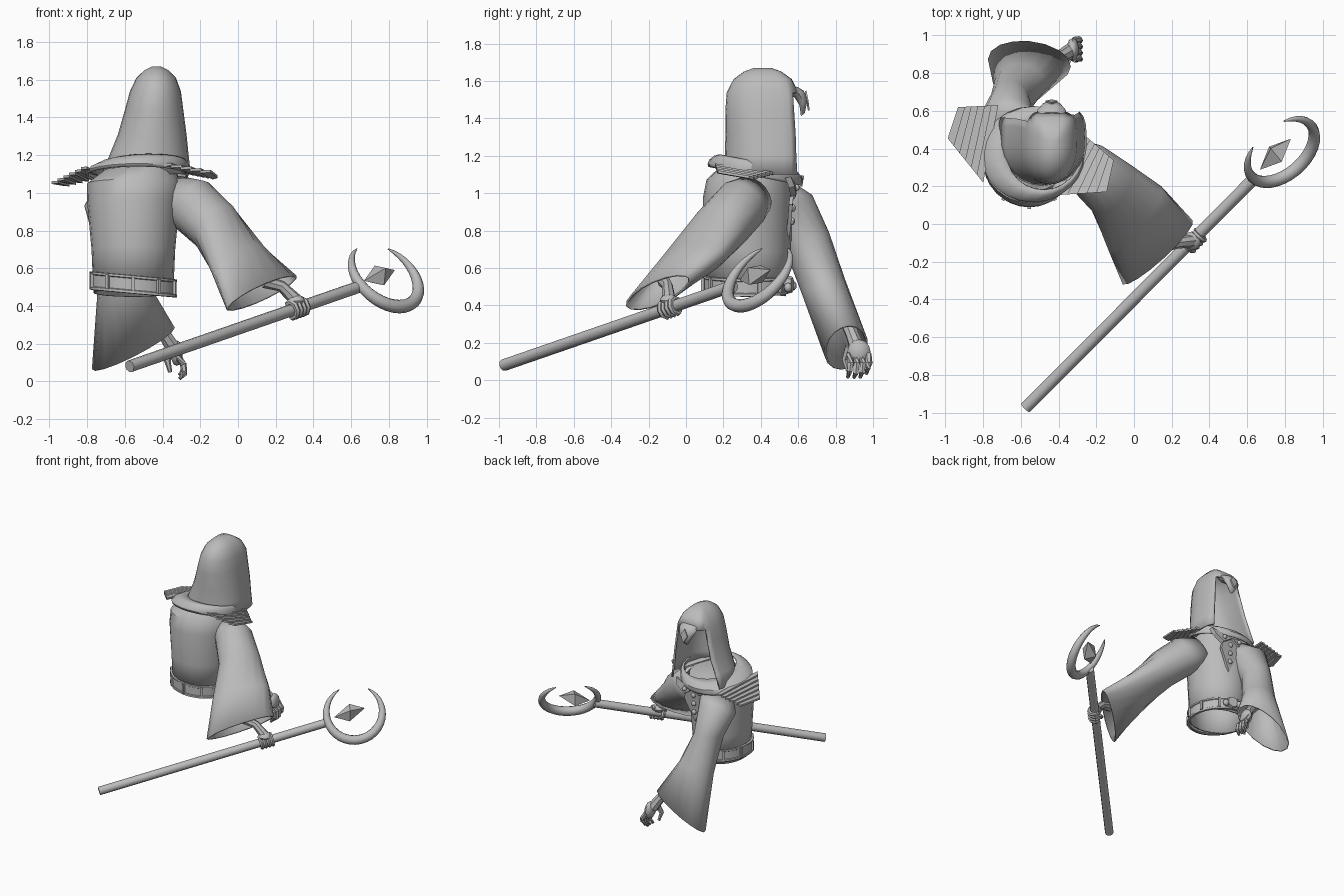
import bpy
import bmesh
from math import sin, cos, pi, radians, copysign
from mathutils import Vector as V, Matrix

if "Cube" in bpy.data.objects:
    bpy.data.objects.remove(bpy.data.objects["Cube"])

GREY = (0.5, 0.5, 0.5, 1)
mat = bpy.data.materials.new("plain grey")
mat.use_nodes = True
mat.diffuse_color = GREY
mat.node_tree.nodes["Principled BSDF"].inputs["Base Color"].default_value = GREY
UP = V((0, 0, 1))


def finish(name, bm, thickness=0, angle=40):
    """Turn a bmesh into a shaded object, optionally with cloth thickness."""
    bmesh.ops.recalc_face_normals(bm, faces=bm.faces)
    mesh = bpy.data.meshes.new(name)
    bm.to_mesh(mesh)
    bm.free()
    mesh.materials.append(mat)
    mesh.polygons.foreach_set("use_smooth", [True] * len(mesh.polygons))
    mesh.set_sharp_from_angle(angle=radians(angle))
    ob = bpy.data.objects.new(name, mesh)
    bpy.context.scene.collection.objects.link(ob)
    if thickness:
        mod = ob.modifiers.new("cloth", "SOLIDIFY")
        mod.thickness = thickness
        mod.offset = -1


def ring(center, a, b, n=16, boxy=1):
    """Ellipse around a centre with half axes a and b; boxy < 1 squares its b side."""
    c, a, b = V(center), V(a), V(b)
    points = []
    for i in range(n):
        x, y = cos(2 * pi * i / n), sin(2 * pi * i / n)
        if y > 0:
            x, y = copysign(abs(x) ** boxy, x), y ** boxy
        points.append(c + a * x + b * y)
    return points


def loft(rings, start=False, end=False):
    bm = bmesh.new()
    rows = [[bm.verts.new(p) for p in r] for r in rings]
    n = len(rows[0])
    for low, high in zip(rows, rows[1:]):
        for i in range(n):
            j = (i + 1) % n
            bm.faces.new((low[i], low[j], high[j], high[i]))
    if start:
        bm.faces.new(rows[0])
    if end:
        bm.faces.new(rows[-1])
    return bm


def level_rings(profile, tilt=0, boxy=1):
    """Ellipses from (z, centre x, centre y, half x, half y), tilted down to the face side."""
    return [ring((x, y, z), (rx, 0, 0), (0, ry, -ry * tilt), 24, boxy) for z, x, y, rx, ry in profile]


def tube(name, points, radii, n=8, side=None):
    """Round bar along a path, with a radius for each point."""
    pts = [V(p) for p in points]
    rings = []
    for i, p in enumerate(pts):
        t = (pts[min(i + 1, len(pts) - 1)] - pts[max(i - 1, 0)]).normalized()
        ref = V(side) if side else (UP if abs(t.z) < 0.9 else V((0, 1, 0)))
        a = t.cross(ref).normalized()
        rings.append(ring(p, a * radii[i], a.cross(t) * radii[i], n))
    finish(name, loft(rings, True, True))


def ball(name, center, size, n=10):
    bm = bmesh.new()
    bmesh.ops.create_uvsphere(bm, u_segments=n, v_segments=n // 2 + 1, radius=1,
                              matrix=Matrix.Translation(center) @ Matrix.Diagonal((*size, 1)))
    finish(name, bm)


def prism(name, points, depth):
    """Flat outline pushed along a depth vector."""
    bm = bmesh.new()
    face = bm.faces.new([bm.verts.new(p) for p in points])
    extruded = bmesh.ops.extrude_face_region(bm, geom=[face], use_keep_orig=True)["geom"]
    bmesh.ops.translate(bm, vec=depth, verts=[v for v in extruded if isinstance(v, bmesh.types.BMVert)])
    finish(name, bm, angle=30)


# Torso, open at the hem and closed at the neck
finish("robe_torso", loft(level_rings([
    (0.47, -.555, .32, .212, .215), (0.7, -.555, .325, .222, .235), (0.95, -.555, .33, .245, .24),
    (1.05, -.55, .34, .25, .23), (1.12, -.52, .37, .19, .19), (1.14, -.5, .38, .08, .08)], .1), end=True), 0.012)

# Belt: tilted band with rims, loops and a buckle
belt_centre = V((-.556, .32, .515))


def belt_point(angle, radius, height):
    x = radius * cos(angle)
    return belt_centre + V((x, radius * sin(angle), height - 0.09 * x))


belt_profile = [(.214, -.05), (.232, -.048), (.232, -.034), (.226, -.03),
                (.226, .03), (.232, .034), (.232, .046), (.214, .048)]
finish("belt", loft([[belt_point(2 * pi * i / 28, r, h) for i in range(28)] for r, h in belt_profile]))
for i in range(10):
    ang = 2 * pi * (i + 0.5) / 10
    corners = [belt_point(ang + d, .222, h) for d, h in ((-.04, -.036), (.04, -.036), (.04, .04), (-.04, .04))]
    prism("belt_loop", corners, V((cos(ang), sin(ang), 0)) * 0.018)
tube("belt_buckle", [belt_point(1.35, .22, 0), belt_point(1.35, .255, 0)], [.05, .042], 8)
for d in (-.22, .22):
    ball("belt_knob", belt_point(1.35 + d, .25, -.01), (.026, .022, .026))

# Hood: lofted shell, squared toward the face, with the opening removed
hood = loft(level_rings([
    (1.1, -.487, .415, .237, .215), (1.2, -.472, .415, .21, .208), (1.31, -.455, .415, .182, .204),
    (1.44, -.445, .41, .155, .2), (1.54, -.438, .41, .135, .192), (1.61, -.434, .41, .105, .155),
    (1.65, -.432, .41, .065, .1), (1.67, -.432, .41, .025, .045)], boxy=.5), end=True)
opening = []
for f in hood.faces:
    c = f.calc_center_median()
    middle = -.45 - .11 * (1.4 - c.z)
    reach = .183 - .19 * (c.z - 1.15)
    if c.z < 1.5 and c.y > 0.45 and -reach * 1.12 < c.x - middle < reach:
        opening.append(f)
bmesh.ops.delete(hood, geom=opening, context="FACES")
finish("hood", hood, 0.014, 60)

# Peak of the hood hanging over the face, with a diamond
peak = [((-.437, .565, 1.55), .085, .035), ((-.437, .605, 1.53), .075, .032),
        ((-.437, .628, 1.485), .055, .028), ((-.437, .625, 1.42), .018, .014)]
finish("hood_peak", loft([ring(c, (w, 0, 0), (0, h * 0.8, h * 0.6), 10) for c, w, h in peak], True, True), 0, 60)
prism("peak_diamond", [(-.437, .635, 1.545), (-.405, .645, 1.495), (-.437, .652, 1.44), (-.469, .645, 1.495)],
      V((0, .009, .004)))

# Mantle draped over the shoulders
finish("mantle", loft(level_rings([
    (1.17, -.475, .37, .2, .19), (1.155, -.5, .375, .235, .225), (1.13, -.525, .375, .262, .25),
    (1.105, -.535, .37, .275, .255), (1.09, -.535, .37, .272, .25)], .2)), 0.012, 30)


def shoulder_pad(name, inner, outer, slats=6):
    """Overlapping slats between an inner and an outer edge."""
    (a, b), (c, d) = [[V(p) for p in edge] for edge in (inner, outer)]
    for i in range(slats):
        s, e = i / slats, (i + 1.1) / slats
        lift = UP * 0.013
        quad = [a.lerp(c, s), b.lerp(d, s), b.lerp(d, e) + lift, a.lerp(c, e) + lift]
        prism(name, quad, UP * -0.014)


shoulder_pad("right_shoulder_pad", [(-.72, .63, 1.09), (-.8, .22, 1.14)], [(-.93, .62, 1.04), (-.985, .45, 1.05)])
shoulder_pad("left_shoulder_pad", [(-.26, .47, 1.11), (-.46, .15, 1.165)], [(-.11, .34, 1.08), (-.15, .17, 1.11)])

# Sleeves, flared at the cuffs
side, rise = V((.59, .81, 0)), V((.45, -.33, .83))
finish("left_sleeve", loft([
    ring((-.36, .36, .99), side * .11, rise * .12), ring((-.25, .3, .94), side * .14, rise * .15),
    ring((-.12, .19, .82), side * .16, rise * .14), ring((.005, .03, .64), (.14, .17, .03), rise * .1),
    ring((.125, -.15, .47), (.185, .17, .075), (.035, -.03, .06))]), 0.012, 50)
finish("right_sleeve", loft([
    ring((-.62, .48, 1.0), (.13, 0, 0), (0, .09, .06)), ring((-.67, .55, .93), (.145, 0, 0), (0, .125, .06)),
    ring((-.66, .645, .75), (.105, 0, 0), (0, .12, .04)), ring((-.61, .735, .5), (.135, 0, .02), (0, .115, .04)),
    ring((-.555, .855, .175), (.22, -.02, .11), (0, .115, .045))]), 0.012, 50)

# Chest ornament: collar wings, pendant plate and studs
x = -.47
for sign in (-1, 1):
    prism("collar_wing", [(x, .565, 1.03), (x + sign * .17, .53, 1.08), (x + sign * .15, .55, 1.03),
                          (x + sign * .08, .56, .98)], V((0, .03, .01)))
    ball("collar_stud", (x + sign * .07, .592, 1.03), (.018, .016, .018))
prism("pendant", [(x - .07, .56, 1.03), (x + .07, .56, 1.03), (x + .085, .55, .94), (x + .05, .545, .87),
                  (x, .535, .77), (x - .05, .545, .87), (x - .085, .55, .94)], V((0, .02, 0)))
for z in (.99, .92, .85):
    ball("pendant_stud", (x, .53 + z * .045, z), (.02, .015, .02))

# Staff
foot, head = V((-.575, -.975, .08)), V((.65, .255, .505))
along = (head - foot).normalized()
across = along.cross(UP).normalized()
over = across.cross(along)
tube("staff", [foot, head], [.032, .032], 10)

# Crescent head, thick at the bottom and pointed at the tips
centre, cu, cv = V((.779, .39, .562)), V((.765, .64, 0)), V((-.37, .48, .79))
steps = 28
angles = [radians(31 + 298 * i / steps) for i in range(steps + 1)]
tube("crescent", [centre + (cu * sin(t) + cv * cos(t)) * .209 for t in angles],
     [.003 + .033 * sin(pi * i / steps) ** 0.7 for i in range(steps + 1)], 10, cu.cross(cv))

# Floating gem
gem = V((.75, .37, .562))
gem_rings = [ring(gem + along * d, cv * r, cu.cross(cv) * r, 4) for d, r in ((-.118, .001), (0, .066), (.118, .001))]
finish("gem", loft(gem_rings, True, True), 0, 10)

# Left hand gripping the staff
grip = foot.lerp(head, .725)
tube("left_wrist", [(.14, -.12, .53), (.23, -.1, .505), grip + over * .045], [.035, .03, .036])
ball("left_palm", grip + over * .04, (.05, .05, .034))
for k in range(4):
    base = grip + along * (k - 1.5) * .027
    arc = [base + (across * sin(t) + over * cos(t)) * .043 for t in [radians(-40 + 45 * s) for s in range(7)]]
    tube("left_finger", arc, [.015] * 6 + [.009], 6, along)
tube("left_thumb", [grip + over * .045 - along * .03, grip - across * .046 - along * .035,
                    grip - over * .03 - across * .035 - along * .01], [.017, .016, .01], 6)

# Right hand hanging open
tube("right_wrist", [(-.46, .86, .32), (-.385, .89, .24), (-.34, .915, .17)], [.04, .036, .042])
ball("right_palm", (-.325, .925, .15), (.034, .062, .068))
for k in range(4):
    y = .875 + k * .033
    drop = (.0, .012, .006, -.02)[k]
    tube("right_finger", [(-.32, y, .14), (-.29, y + .005, .09), (-.285, y, .05 - drop),
                          (-.31, y - .01, .014 - min(drop, 0))], [.018, .018, .016, .01], 6)
tube("right_thumb", [(-.35, .87, .18), (-.375, .85, .11), (-.36, .865, .05)], [.021, .018, .011], 6)
